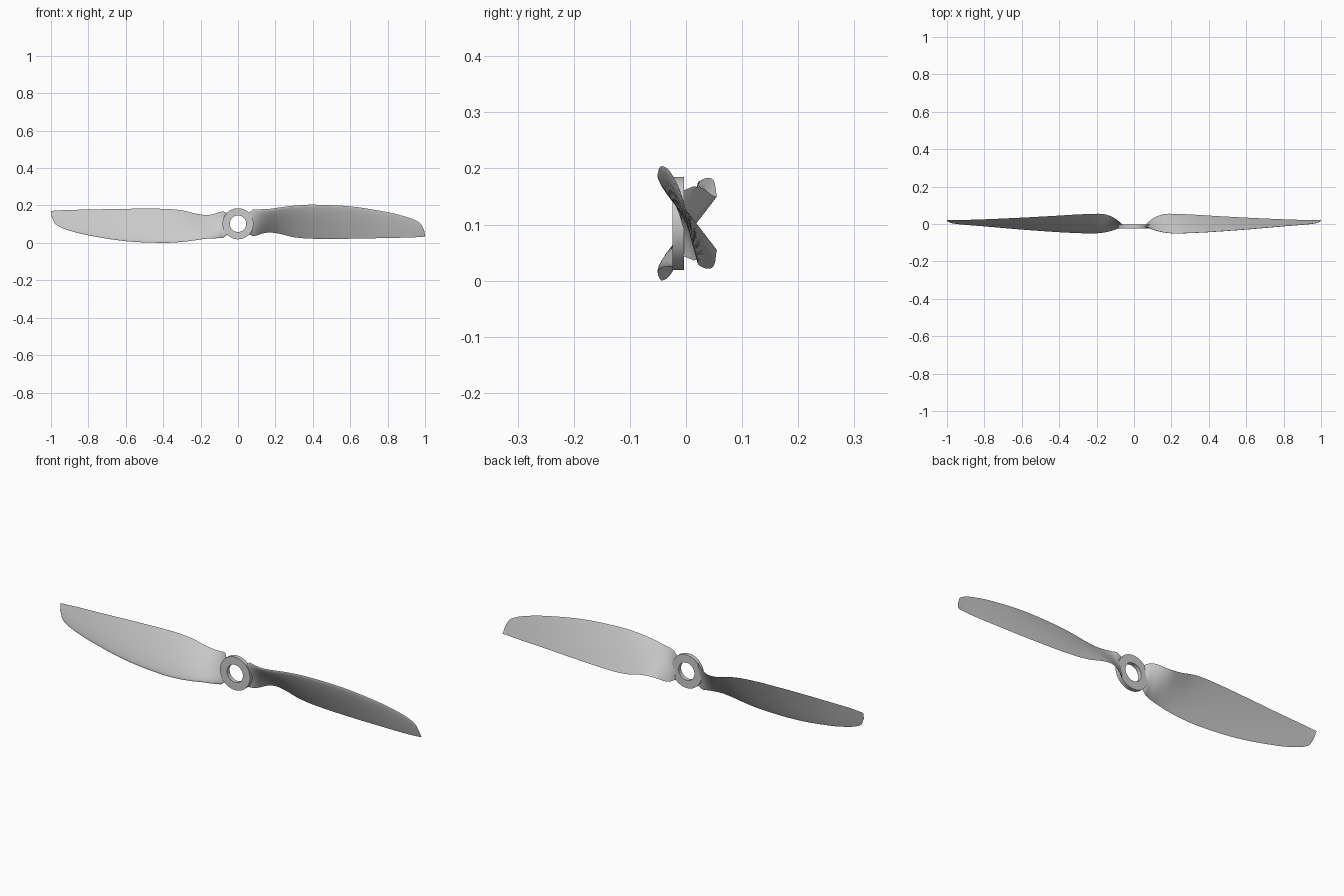
import bpy, bmesh, math

if "Cube" in bpy.data.objects:
    bpy.data.objects.remove(bpy.data.objects["Cube"])

CZ = 0.1022  # height of the hub axis

# Blade stations: x, leading z, trailing z, leading y, trailing y, thickness
STATIONS = [
    (.060, .060, -.058, -.014, -.006, .012),
    (.080, .077, -.066, -.020, .014, .015),
    (.100, .077, -.063, -.029, .029, .018),
    (.130, .078, -.052, -.038, .044, .020),
    (.170, .080, -.047, -.046, .054, .020),
    (.220, .087, -.053, -.050, .054, .019),
    (.300, .097, -.072, -.048, .051, .017),
    (.400, .102, -.080, -.043, .045, .016),
    (.600, .093, -.080, -.029, .034, .013),
    (.800, .062, -.076, -.012, .025, .009),
    (.900, .037, -.074, -.004, .022, .007),
    (.950, .018, -.072, .001, .021, .006),
    (.980, -.003, -.070, .006, .021, .005),
    (.995, -.035, -.069, .013, .022, .003),
    (1.00, -.062, -.068, .021, .024, .001),
]
STEPS, N = 5, 14


def smooth_stations():
    """Interpolate the stations with cubic Hermite segments."""
    def slope(i, k):
        a, b = STATIONS[max(i - 1, 0)], STATIONS[min(i + 1, len(STATIONS) - 1)]
        return (b[k] - a[k]) / (b[0] - a[0])
    out = []
    for i in range(len(STATIONS) - 1):
        p, q = STATIONS[i], STATIONS[i + 1]
        # straight segments at the root and the very tip
        straight = i < 2 or i >= len(STATIONS) - 3
        h = q[0] - p[0]
        for s in range(STEPS):
            t = s / STEPS
            row = [p[0] + h * t]
            for k in range(1, 6):
                if straight:
                    row.append(p[k] + (q[k] - p[k]) * t)
                else:
                    row.append((2*t**3 - 3*t*t + 1) * p[k] + (t**3 - 2*t*t + t) * h * slope(i, k)
                               + (3*t*t - 2*t**3) * q[k] + (t**3 - t*t) * h * slope(i + 1, k))
            out.append(row)
    out.append(list(STATIONS[-1]))
    return out


def section(row):
    """Airfoil loop: domed front side, nearly flat back side."""
    x, z0, z1, y0, y1, th = row
    dy, dz = y1 - y0, z1 - z0
    length = math.hypot(dy, dz)
    ny, nz = dz / length, -dy / length
    us = [(1 - math.cos(math.pi * i / N)) / 2 for i in range(N + 1)]

    def shape(u):
        return 5 * (.2969*math.sqrt(u) - .126*u - .3516*u*u + .2843*u**3 - .1036*u**4)
    loop = [(u, .85 * th * shape(u)) for u in us]
    loop += [(u, -.15 * th * shape(u)) for u in us[-2:0:-1]]
    return [(x, y0 + dy*u + ny*o, z0 + dz*u + nz*o) for u, o in loop]


def finish(bm, name):
    bmesh.ops.recalc_face_normals(bm, faces=bm.faces)
    me = bpy.data.meshes.new(name)
    bm.to_mesh(me)
    bm.free()
    ob = bpy.data.objects.new(name, me)
    bpy.context.collection.objects.link(ob)
    bpy.ops.object.select_all(action='DESELECT')
    ob.select_set(True)
    bpy.context.view_layer.objects.active = ob
    bpy.ops.object.shade_smooth_by_angle(angle=math.radians(35))
    return ob


def bridge(bm, a, b):
    for i in range(len(a)):
        j = (i + 1) % len(a)
        bm.faces.new((a[i], a[j], b[j], b[i]))


# Two blades, half a turn apart about the hub axis
for name, sign in (("right_blade", 1), ("left_blade", -1)):
    bm = bmesh.new()
    rings = [[bm.verts.new((sign * x, y, CZ + sign * z)) for x, y, z in section(r)]
             for r in smooth_stations()]
    for a, b in zip(rings, rings[1:]):
        bridge(bm, a, b)
    bm.faces.new(rings[0])
    bm.faces.new(rings[-1])
    finish(bm, name)

# Hub ring with an open bore
bm = bmesh.new()
SEG = 64
profile = [(.044, -.024), (.083, -.024), (.083, -.004), (.044, -.004)]
hub = [[bm.verts.new((r * math.cos(2*math.pi*i/SEG), y, CZ + r * math.sin(2*math.pi*i/SEG)))
        for i in range(SEG)] for r, y in profile]
for k in range(4):
    bridge(bm, hub[k], hub[(k + 1) % 4])
finish(bm, "hub_ring")
